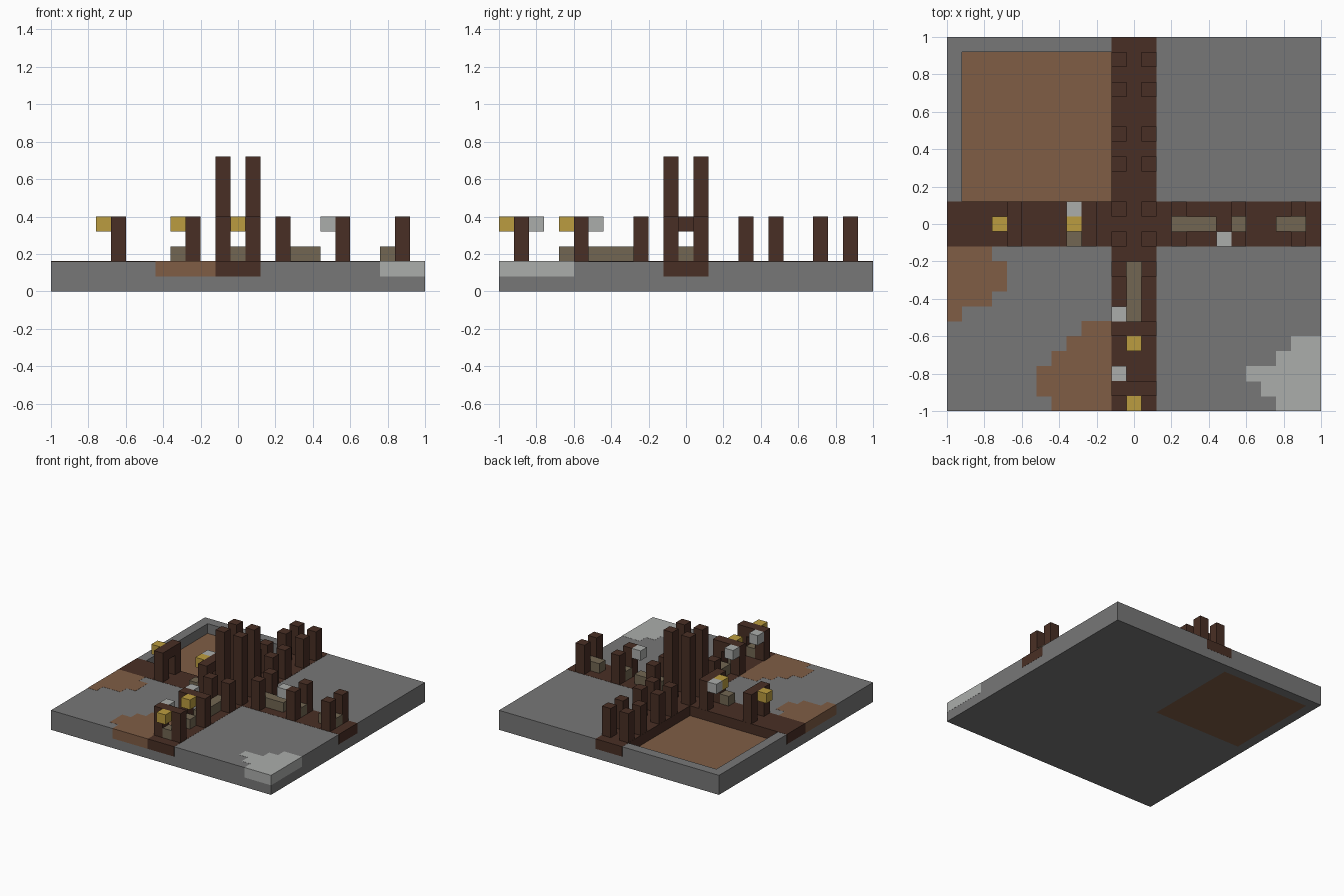
import bpy
import bmesh
from mathutils import Matrix, Vector

if "Cube" in bpy.data.objects:
    bpy.data.objects.remove(bpy.data.objects["Cube"])

U = 0.08     # block size
LIP = 0.001  # inlaid ground patches sit just proud of the stone
LOW, TOP = U, 2 * U


def material(name, color):
    mat = bpy.data.materials.new(name)
    mat.use_nodes = True
    rgba = (*color, 1)
    mat.diffuse_color = rgba
    mat.node_tree.nodes["Principled BSDF"].inputs["Base Color"].default_value = rgba
    return mat


STONE = material("stone grey", (0.185, 0.185, 0.185))
PALE = material("pale grey", (0.41, 0.42, 0.41))
EARTH = material("earth brown", (0.215, 0.11, 0.06))
WOOD = material("dark wood", (0.066, 0.028, 0.018))
GOLD = material("lamp gold", (0.5, 0.335, 0.05))
RAIL = material("rail taupe", (0.168, 0.134, 0.085))


def boxes(name, mat, bounds, grow=0.0):
    """One object made of boxes given as x0, x1, y0, y1, z0, z1."""
    bm = bmesh.new()
    for x0, x1, y0, y1, z0, z1 in bounds:
        size = Vector((x1 - x0, y1 - y0, z1 - z0)) + Vector((2, 2, 2)) * grow
        mid = Vector((x0 + x1, y0 + y1, z0 + z1)) / 2
        bmesh.ops.create_cube(bm, size=1,
                              matrix=Matrix.Translation(mid) @ Matrix.Diagonal((*size, 1)))
    mesh = bpy.data.meshes.new(name)
    bm.to_mesh(mesh)
    bm.free()
    mesh.materials.append(mat)
    obj = bpy.data.objects.new(name, mesh)
    bpy.context.collection.objects.link(obj)
    return obj


def block(x, y, z0, z1):
    return (x - U / 2, x + U / 2, y - U / 2, y + U / 2, z0, z1)


# Stone ground around a square pit, and the pit floor
boxes("ground", STONE, [
    (-1, 1, -1, 0.12, 0, TOP),
    (-0.12, 1, 0.12, 1, 0, TOP),
    (-1, -0.92, 0.12, 1, 0, TOP),
    (-0.92, -0.12, 0.92, 1, 0, TOP),
])
boxes("pit_floor", EARTH, [(-0.92, -0.12, 0.12, 0.92, 0, LOW)])

# Crossing plank paths
boxes("path_across", WOOD, [(-1, 1, -0.12, 0.12, LOW, TOP)], LIP)
boxes("path_front", WOOD, [(-0.12, 0.12, -1, -0.12, LOW, TOP)], LIP)
boxes("path_back", WOOD, [(-0.12, 0.12, 0.12, 1, LOW, TOP)], LIP)


# Stepped ground patches, one strip per row of blocks going towards the front
def patch(name, mat, y_start, rows):
    strips = []
    for i, (x0, x1) in enumerate(rows):
        y = y_start - i * U
        strips.append((x0, x1, y - U, y, LOW, TOP))
    boxes(name, mat, strips, LIP)


patch("left_earth_patch", EARTH, -0.12,
      [(-1, x) for x in (-0.76, -0.68, -0.68, -0.76, -0.92)])
patch("front_earth_patch", EARTH, -0.52,
      [(x, -0.12) for x in (-0.28, -0.36, -0.44, -0.52, -0.52, -0.44)])
patch("pale_corner_patch", PALE, -0.6,
      [(x, 1) for x in (0.84, 0.76, 0.6, 0.68, 0.76)])

# Tall posts at the crossing
boxes("crossing_posts", WOOD,
      [block(x, y, TOP, 9 * U) for x in (-U, U) for y in (-U, U)])

# Pairs of short posts along each path
for name, spots in (("back_posts", (0.32, 0.48, 0.72, 0.88)),
                    ("front_posts", (-0.24, -0.56, -0.88))):
    boxes(name, WOOD, [block(s, y, TOP, 5 * U) for y in spots for s in (-U, U)])
for name, spots in (("left_posts", (0.24, 0.56, 0.88)),
                    ("right_posts", (-0.24, -0.64))):
    boxes(name, WOOD, [block(x, s, TOP, 5 * U) for x in spots for s in (-U, U)])

# Lintels between some of the pairs
boxes("front_lintels", WOOD, [block(0, y, 4 * U, 5 * U) for y in (-0.56, -0.88)])
boxes("right_lintels", WOOD, [block(x, 0, 4 * U, 5 * U) for x in (-0.24, -0.64)])

# Lamps hung on the lintels
boxes("lamps", GOLD, [block(x, y, 4 * U, 5 * U) for x, y in
                      ((0, -0.64), (0, -0.96), (-0.32, 0), (-0.72, 0))])

# Pale web blocks beside the posts
boxes("webs", PALE, [block(x, y, 4 * U, 5 * U) for x, y in
                     ((-U, -0.48), (-U, -0.8), (-0.32, U), (0.48, -U))])

# Broken runs of rail
HALF = U / 2
boxes("left_rails", RAIL, [(x0, x1, -HALF, HALF, TOP, 3 * U) for x0, x1 in
                           ((0.2, 0.44), (0.52, 0.6), (0.76, 0.92))])
boxes("front_rails", RAIL, [(-HALF, HALF, y0, y1, TOP, 3 * U) for y0, y1 in
                            ((-0.52, -0.2), (-0.68, -0.6), (-0.92, -0.84))])
boxes("right_crate", RAIL, [block(-0.32, -U, TOP, 3 * U)])
